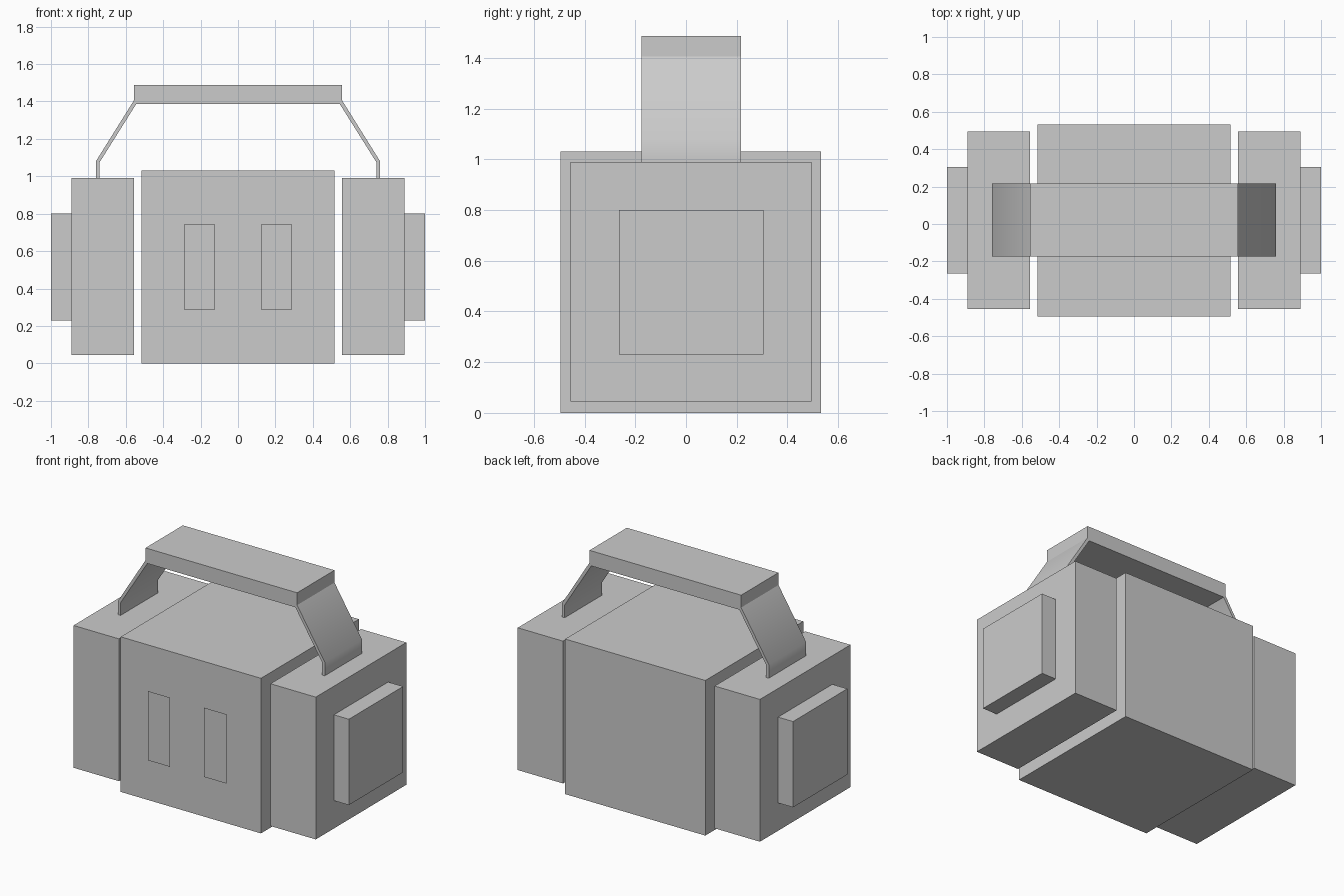
import bpy, bmesh
from math import radians

cube = bpy.data.objects.get("Cube")
if cube:
    bpy.data.objects.remove(cube, do_unlink=True)

# Single plain grey used on every part
grey = bpy.data.materials.new("plain_grey")
grey.use_nodes = True
grey.diffuse_color = (0.6, 0.6, 0.6, 1)
grey.node_tree.nodes["Principled BSDF"].inputs["Base Color"].default_value = (0.6, 0.6, 0.6, 1)


def prism(name, outline, y0, y1):
    """Extrude an x-z outline from y0 to y1; equal depths give a flat panel."""
    bm = bmesh.new()
    face = bm.faces.new([bm.verts.new((x, y0, z)) for x, z in outline])
    if y1 > y0:
        ext = bmesh.ops.extrude_face_region(bm, geom=[face], use_keep_orig=True)
        verts = [v for v in ext["geom"] if isinstance(v, bmesh.types.BMVert)]
        bmesh.ops.translate(bm, verts=verts, vec=(0, y1 - y0, 0))
        bmesh.ops.recalc_face_normals(bm, faces=bm.faces)
    else:
        face.normal_update()
        if face.normal.y > 0:
            face.normal_flip()
    mesh = bpy.data.meshes.new(name)
    bm.to_mesh(mesh)
    bm.free()
    mesh.materials.append(grey)
    obj = bpy.data.objects.new(name, mesh)
    bpy.context.collection.objects.link(obj)
    return obj


def box(name, x0, x1, y0, y1, z0, z1):
    return prism(name, [(x0, z0), (x1, z0), (x1, z1), (x0, z1)], y0, y1)


# Central body and the carrying grip above it
box("body", -0.515, 0.515, -0.495, 0.533, 0, 1.03)
box("grip", -0.557, 0.557, -0.175, 0.217, 1.387, 1.487)

# Bent strap joining the side block to the grip
strap = [(0.76, 0.99), (0.76, 1.08), (0.557, 1.405),
         (0.542, 1.39), (0.74, 1.075), (0.74, 0.99)]

for side, s in (("left", 1), ("right", -1)):
    def mirrored_box(name, a, b, *rest):
        return box(f"{side}_{name}", min(s * a, s * b), max(s * a, s * b), *rest)

    mirrored_box("side_block", 0.557, 0.89, -0.455, 0.495, 0.045, 0.99)
    mirrored_box("end_cap", 0.89, 1.0, -0.265, 0.305, 0.23, 0.80)
    # Thin slot panel standing just ahead of the front face
    mirrored_box("front_slot", 0.125, 0.287, -0.533, -0.533, 0.285, 0.745)

    arm = prism(f"{side}_handle_strap", [(s * x, z) for x, z in strap], -0.175, 0.217)
    bpy.ops.object.select_all(action="DESELECT")
    arm.select_set(True)
    bpy.context.view_layer.objects.active = arm
    bpy.ops.object.shade_smooth_by_angle(angle=radians(40))
